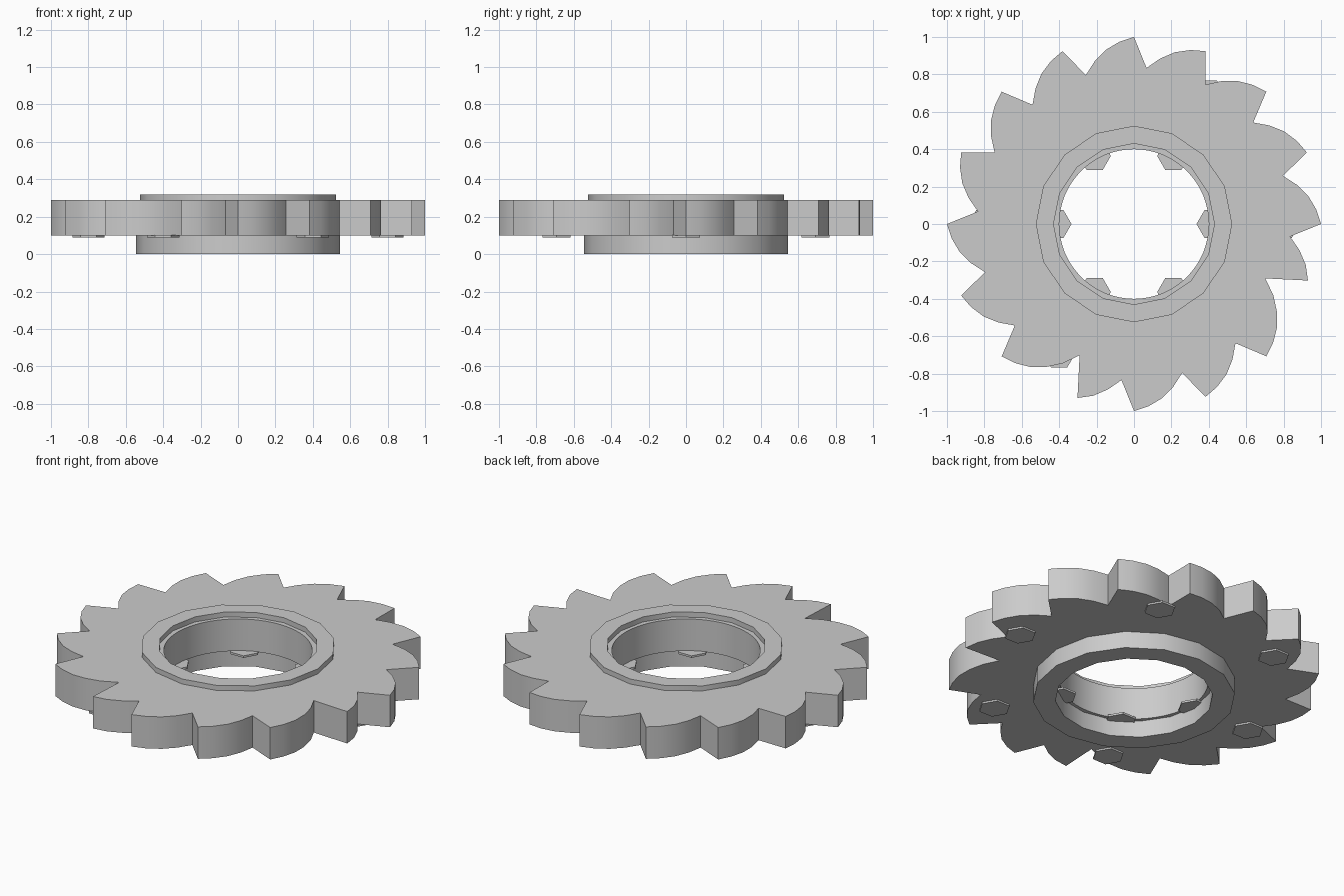
import bpy, bmesh
from math import sin, cos, radians

if "Cube" in bpy.data.objects:
    bpy.data.objects.remove(bpy.data.objects["Cube"])


def polar(r, deg):
    return (r * cos(radians(deg)), r * sin(radians(deg)))


def circle(r, n, cx=0.0, cy=0.0):
    pts = [polar(r, 360 * i / n) for i in range(n)]
    return [(x + cx, y + cy) for x, y in pts]


def extrude_outline(name, loops, z0, z1):
    """Fill closed outlines (outer, then holes) and extrude from z0 to z1."""
    bm = bmesh.new()
    edges = []
    for loop in loops:
        vs = [bm.verts.new((x, y, z0)) for x, y in loop]
        edges += [bm.edges.new((vs[i - 1], vs[i])) for i in range(len(vs))]
    bmesh.ops.triangle_fill(bm, edges=edges, use_beauty=True, normal=(0, 0, 1))
    ext = bmesh.ops.extrude_face_region(bm, geom=bm.faces[:])
    top = [g for g in ext["geom"] if isinstance(g, bmesh.types.BMVert)]
    bmesh.ops.translate(bm, verts=top, vec=(0, 0, z1 - z0))
    bmesh.ops.recalc_face_normals(bm, faces=bm.faces[:])
    me = bpy.data.meshes.new(name)
    bm.to_mesh(me)
    bm.free()
    ob = bpy.data.objects.new(name, me)
    bpy.context.collection.objects.link(ob)
    bpy.ops.object.select_all(action='DESELECT')
    ob.select_set(True)
    bpy.context.view_layer.objects.active = ob
    bpy.ops.object.shade_smooth_by_angle(angle=radians(30))
    return ob


# Toothed plate: 16 ratchet teeth, two of them with a clipped tip
CLIPPED = {11, 15}  # teeth at 247.5 and 337.5 degrees
outline = []
for i in reversed(range(16)):
    a = i * 22.5
    outline.append(polar(0.76, a) if i in CLIPPED else polar(1.0, a))
    for off, r in ((4.6, 0.837), (9, 0.896), (13.4, 0.944), (18, 0.978)):
        outline.append(polar(r, a - off))
extrude_outline("toothed_plate", [outline, circle(0.40, 64)], 0.10, 0.29)

# Raised hub rings, 16-sided
extrude_outline("lower_hub", [circle(0.545, 16), circle(0.425, 16)], 0.0, 0.10)
extrude_outline("upper_ring", [circle(0.525, 16), circle(0.43, 16)], 0.29, 0.32)

# Hexagonal bolt heads under the plate: outer and inner rings
for label, radius in (("outer", 0.80), ("inner", 0.42)):
    for k in range(6):
        cx, cy = polar(radius, k * 60)
        extrude_outline(f"{label}_bolt_{k + 1}", [circle(0.086, 6, cx, cy)], 0.09, 0.102)
